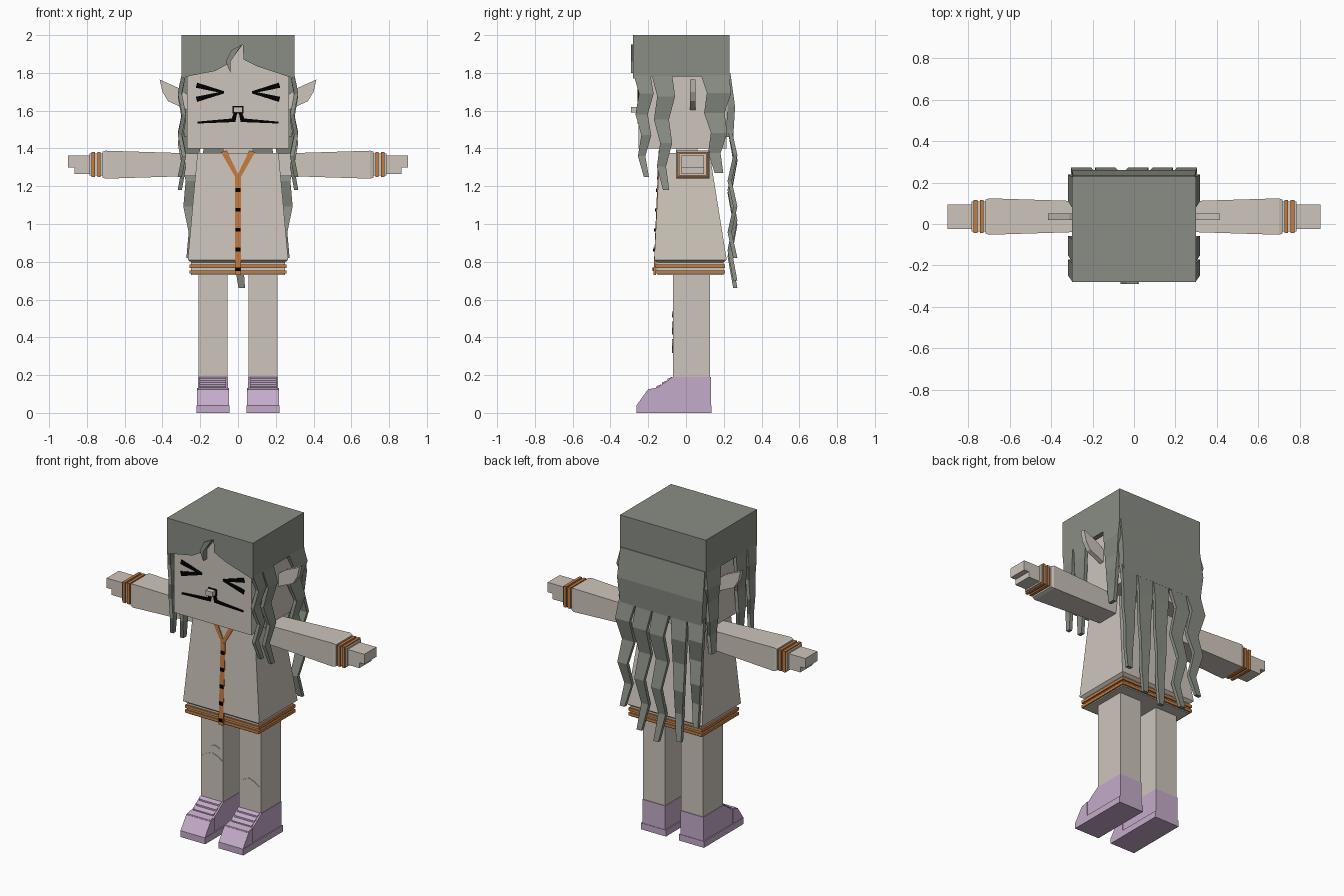
import bpy, bmesh
from math import sin, cos, tau
from mathutils import Vector

cube = bpy.data.objects.get("Cube")
if cube:
    bpy.data.objects.remove(cube, do_unlink=True)


def material(name, red, green, blue):
    mat = bpy.data.materials.new(name)
    mat.use_nodes = True
    colour = (red, green, blue, 1)
    mat.diffuse_color = colour
    mat.node_tree.nodes["Principled BSDF"].inputs["Base Color"].default_value = colour
    return mat


HAIR = material("grey green hair", .25, .27, .23)
CREAM = material("warm cream", .61, .56, .5)
ORANGE = material("burnt orange", .55, .2, .05)
LILAC = material("lilac", .56, .41, .59)
BLACK = material("black", 0, 0, 0)
SIDES = (("left", 1), ("right", -1))
FACE_FRONT = -.25


def loft(name, rings, mat):
    """Closed flat-shaded solid through matching rings of points."""
    bm = bmesh.new()
    loops = [[bm.verts.new(point) for point in ring] for ring in rings]
    for lower, upper in zip(loops, loops[1:]):
        for i in range(len(lower)):
            bm.faces.new((lower[i - 1], lower[i], upper[i], upper[i - 1]))
    bm.faces.new(loops[0])
    bm.faces.new(loops[-1])
    bmesh.ops.recalc_face_normals(bm, faces=bm.faces)
    mesh = bpy.data.meshes.new(name)
    bm.to_mesh(mesh)
    bm.free()
    mesh.materials.append(mat)
    bpy.context.collection.objects.link(bpy.data.objects.new(name, mesh))


def level_ring(half_width, front, back, z):
    return [(-half_width, front, z), (half_width, front, z),
            (half_width, back, z), (-half_width, back, z)]


def block(name, half_width, front, back, bottom, top, mat):
    """Box centred on x."""
    loft(name, [level_ring(half_width, front, back, z) for z in (bottom, top)], mat)


def plate(name, outline, front, back, mat):
    """Outline in x and z, given depth along y."""
    loft(name, [[(x, y, z) for x, z in outline] for y in (front, back)], mat)


def side_profile(name, outline, centre, half_width, mat):
    """Outline in y and z, given width along x."""
    loft(name, [[(centre + w, y, z) for y, z in outline]
                for w in (-half_width, half_width)], mat)


def flip(outline, sign):
    return [(sign * x, z) for x, z in outline]


def bar(name, start, end, start_half, end_half, sign):
    """Thin painted stroke on the face."""
    start, end = Vector(start), Vector(end)
    across = (end - start).normalized().orthogonal()
    outline = [start + across * start_half, end + across * end_half,
               end - across * end_half, start - across * start_half]
    plate(name, flip(outline, sign), FACE_FRONT - .008, FACE_FRONT, BLACK)


def strand(name, along, out, top, bottom, width, zig, sway, side=0):
    """Tapered zigzag ribbon on the back, or on one side of the head."""
    steps, thick = 5, .022
    rings = []
    for i in range(steps + 1):
        t = i / steps
        bend = i % 2
        half = width * (1 - .7 * t) / 2
        middle = along + zig * bend
        inner = out + sway * bend
        corners = [(middle - half, inner), (middle + half, inner),
                   (middle + half, inner + thick), (middle - half, inner + thick)]
        z = top + (bottom - top) * t
        rings.append([(side * q, p, z) if side else (p, q, z) for p, q in corners])
    loft(name, rings, HAIR)


# Head and hair cap
block("head", .27, FACE_FRONT - .002, .215, 1.4, 1.97, CREAM)
block("hair_cap", .3, FACE_FRONT, .23, 1.78, 2, HAIR)
fringe = [(-.3, 2), (.3, 2), (.3, 1.77), (.25, 1.785), (.1, 1.835), (.03, 1.87),
          (.025, 1.95), (-.05, 1.85), (-.12, 1.81), (-.25, 1.785), (-.3, 1.77)]
plate("hair_fringe", fringe, -.28, FACE_FRONT, HAIR)
lock = [(.02, 1.95), (-.04, 1.86), (-.04, 1.8), (-.065, 1.86), (-.035, 1.92)]
plate("hair_lock", lock, -.29, FACE_FRONT, HAIR)

# Nose with a dark rim
block("nose", .024, -.29, FACE_FRONT, 1.59, 1.62, CREAM)
block("nose_rim", .028, FACE_FRONT - .009, FACE_FRONT, 1.585, 1.625, BLACK)

for label, sign in SIDES:
    # Squinting eye and whisker mouth
    for part, outer in (("upper", 1.735), ("lower", 1.66)):
        bar(f"{label}_eye_{part}", (.22, outer), (.075, 1.697), .014, .006, sign)
    bar(label + "_lip", (.01, 1.6), (.025, 1.545), .008, .012, sign)
    bar(label + "_whisker", (.015, 1.55), (.215, 1.537), .01, .005, sign)

    # Pointed ear
    ear = [(.26, 1.6), (.37, 1.65), (.4, 1.7), (.415, 1.765), (.315, 1.72), (.26, 1.68)]
    plate(label + "_ear", flip(ear, sign), .02, .05, CREAM)

    # Side hair
    for part, y, width, bottom in (("front", -.235, .09, 1.25),
                                   ("temple", -.13, .11, 1.18),
                                   ("rear", .15, .15, 1.27)):
        strand(f"{label}_{part}_strand", y, .275, 1.8, bottom, width, .025, .022, sign)

# Long back hair
loft("back_hair", [level_ring(.295, .2, .235, 1.8), level_ring(.3, .22, .26, 1.62),
                   level_ring(.285, .21, .25, 1.46)], HAIR)
for i in range(-2, 3):
    strand("back_strand", i * .118, .22, 1.5, .66 + i * i * .04, .115,
           -.02 if i < 0 else .02, .03)


# Coat flaring evenly from neck to hem
COAT_TOP, COAT_BOTTOM = 1.375, .81


def coat_front(z):
    return -.14 - (COAT_TOP - max(z, COAT_BOTTOM)) * .05


def coat_ring(z, grow=0):
    drop = COAT_TOP - max(z, COAT_BOTTOM)
    return level_ring(.215 + drop * .09 + grow, coat_front(z) - grow,
                      .125 + drop * .16 + grow, z)


loft("coat", [coat_ring(.795, -.02), coat_ring(COAT_BOTTOM), coat_ring(COAT_TOP)], CREAM)
loft("hem", [coat_ring(z, -.018) for z in (.73, .8)], CREAM)
for bottom in (.737, .767):
    loft("hem_stripe", [coat_ring(z, -.008) for z in (bottom, bottom + .018)], ORANGE)
block("neck", .08, -.05, .06, 1.36, 1.41, CREAM)


def coat_trim(name, outline, lift, mat):
    """Trim that follows the sloping front of the coat."""
    loft(name, [[(x, coat_front(z) - depth, z) for x, z in outline]
                for depth in (lift, -.01)], mat)


def upright(half_width, bottom, top):
    return [(-half_width, bottom), (half_width, bottom),
            (half_width, top), (-half_width, top)]


coat_trim("zip_strip", upright(.016, .73, 1.25), .004, ORANGE)
for i in range(5):
    middle = .76 + i * .105
    coat_trim("button", upright(.012, middle - .01, middle + .01), .008, BLACK)
for label, sign in SIDES:
    collar = [(0, 1.235), (.016, 1.25), (.09, 1.38), (.06, 1.39), (0, 1.265)]
    coat_trim(label + "_collar_trim", flip(collar, sign), .006, ORANGE)


def arm_ring(x, half):
    """Cross-section of the level arm, a little deeper than tall."""
    y, z, deep = .036, 1.314, half + .014
    return [(x, y - deep, z - half), (x, y + deep, z - half),
            (x, y + deep, z + half), (x, y - deep, z + half)]


def hand_part(name, sign, reach, bottom, top):
    outline = [(-.025, bottom), (.095, bottom), (.095, top), (-.025, top)]
    wrist = .78
    side_profile(name, outline, sign * (wrist + reach / 2), reach / 2, CREAM)


shoe = [(.132, 0), (.132, .19), (-.07, .19), (-.15, .135), (-.2, .125), (-.26, .04), (-.26, 0)]
sole = [(.135, 0), (.135, .04), (-.262, .04), (-.262, 0)]
toe_cap = [(-.16, .04), (-.16, .132), (-.205, .12), (-.262, .04)]
shin = [(-.07, .18), (.128, .18), (.128, .76), (-.07, .76)]

for label, sign in SIDES:
    # Sleeve, striped cuff and stepped hand
    loft(label + "_sleeve", [arm_ring(sign * x, half) for x, half in
                             ((.19, .058), (.7, .074), (.718, .068))], CREAM)
    loft(label + "_cuff", [arm_ring(sign * x, .058) for x in (.71, .785)], CREAM)
    for start in (.727, .757):
        loft(label + "_cuff_stripe",
             [arm_ring(sign * x, .066) for x in (start, start + .018)], ORANGE)
    hand_part(label + "_fingers", sign, .12, 1.3, 1.362)
    hand_part(label + "_palm", sign, .085, 1.265, 1.3)

    # Leg and shoe
    centre = sign * .133
    side_profile(label + "_leg", shin, centre, .077, CREAM)
    side_profile(label + "_shoe", shoe, centre, .08, LILAC)
    side_profile(label + "_sole", sole, centre, .087, LILAC)
    side_profile(label + "_toe_cap", toe_cap, centre, .085, LILAC)
    for i in range(3):
        y, z = -.085 - i * .03, .175 - i * .02
        lace = [(y - .012, z - .01), (y + .012, z), (y + .012, z + .016), (y - .012, z + .006)]
        side_profile(label + "_shoe_lace", lace, centre, .07, LILAC)


# Knee patches with ragged edges
def knee_patch(x, z, width, height):
    outline = []
    for i in range(8):
        angle, ragged = tau * i / 8, 1 - .2 * (i % 2)
        outline.append((x + width * ragged * cos(angle), z + height * ragged * sin(angle)))
    plate("knee_patch", outline, -.074, -.068, CREAM)


knee_patch(-.13, .45, .07, .035)
knee_patch(-.11, .52, .035, .016)
knee_patch(.13, .355, .07, .037)
